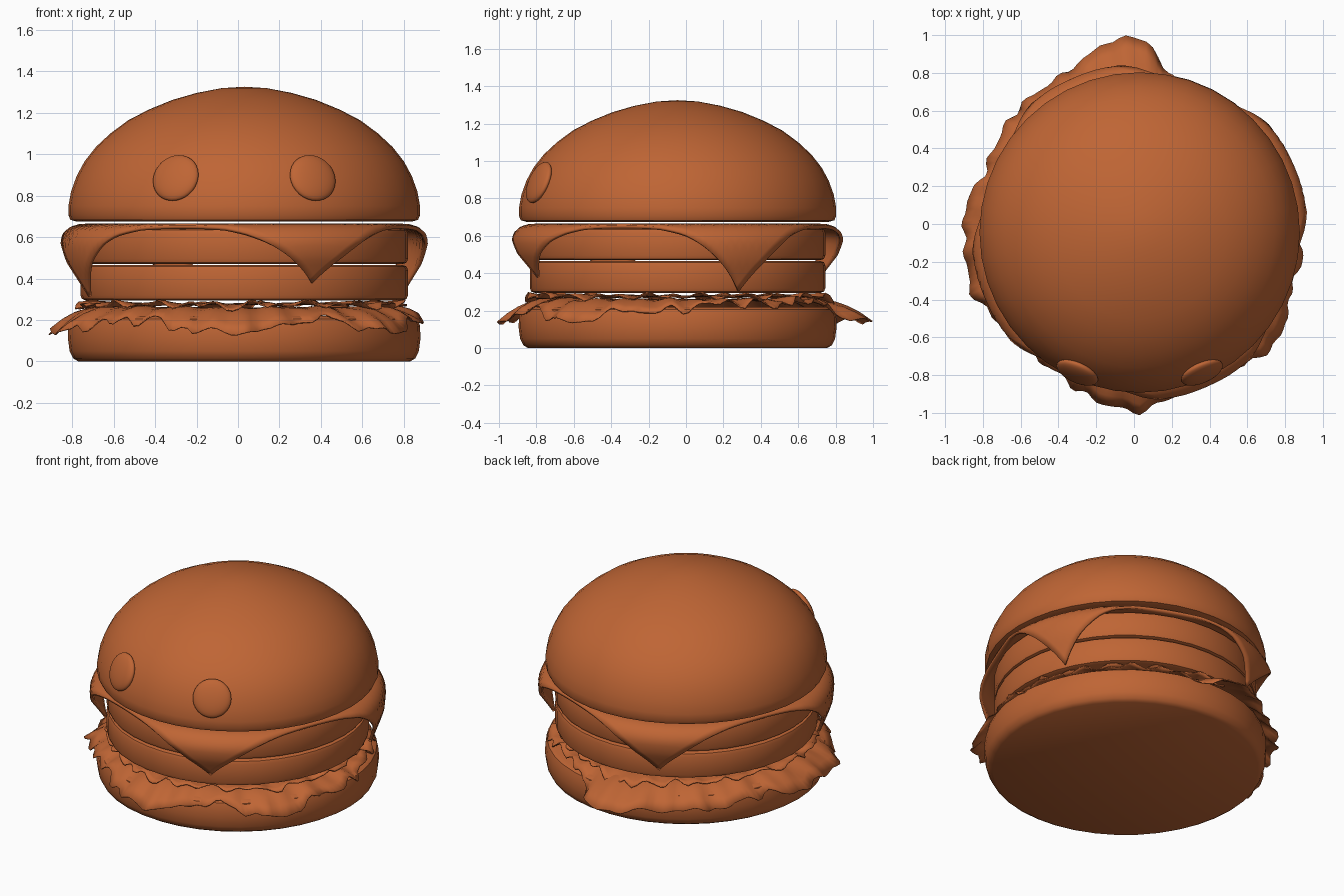
import bpy, bmesh
from math import sin, cos, pi, radians, degrees, atan2, hypot
from mathutils import Vector

if "Cube" in bpy.data.objects:
    bpy.data.objects.remove(bpy.data.objects["Cube"])

CX, CY = 0.03, -0.045          # axis of the stack
mat = bpy.data.materials.new("toasted_brown")
mat.diffuse_color = (0.52, 0.13, 0.035, 1)
mat.use_nodes = True
mat.node_tree.nodes["Principled BSDF"].inputs["Base Color"].default_value = mat.diffuse_color


def finish(name, bm, angle=40, thickness=0):
    bmesh.ops.recalc_face_normals(bm, faces=bm.faces)
    me = bpy.data.meshes.new(name)
    bm.to_mesh(me)
    bm.free()
    ob = bpy.data.objects.new(name, me)
    bpy.context.collection.objects.link(ob)
    me.materials.append(mat)
    if thickness:
        mod = ob.modifiers.new("thickness", 'SOLIDIFY')
        mod.thickness = thickness
        mod.offset = 0
    bpy.ops.object.select_all(action='DESELECT')
    ob.select_set(True)
    bpy.context.view_layer.objects.active = ob
    bpy.ops.object.shade_smooth_by_angle(angle=radians(angle))
    return ob


def lathe(name, profile, steps=40):
    """Spin an (r, z) profile, closed at both ends on the axis."""
    bm = bmesh.new()
    vs = [bm.verts.new((CX + r, CY, z)) for r, z in profile]
    es = [bm.edges.new(p) for p in zip(vs, vs[1:])]
    bmesh.ops.spin(bm, geom=vs + es, cent=(CX, CY, 0), axis=(0, 0, 1),
                   angle=2 * pi, steps=steps)
    bmesh.ops.remove_doubles(bm, verts=bm.verts, dist=1e-4)
    return finish(name, bm)


def interp(table, x):
    """Piecewise linear lookup in rows of (x, values...)."""
    for a, b in zip(table, table[1:]):
        if x <= b[0]:
            t = max(0, (x - a[0]) / (b[0] - a[0]))
            return [p + (q - p) * t for p, q in zip(a[1:], b[1:])]
    return table[-1][1:]


# Buns
lathe("bottom_bun", [(0, 0), (0.80, 0), (0.825, 0.015), (0.842, 0.05), (0.85, 0.11),
                     (0.848, 0.17), (0.838, 0.205), (0.815, 0.22), (0, 0.22)])
lathe("top_bun", [(0, 0.675), (0.81, 0.675), (0.838, 0.683), (0.848, 0.705), (0.848, 0.75),
                  (0.835, 0.82), (0.808, 0.895), (0.77, 0.965), (0.715, 1.035), (0.645, 1.10),
                  (0.56, 1.163), (0.46, 1.215), (0.345, 1.262), (0.23, 1.295),
                  (0.11, 1.318), (0, 1.325)])

# Patties
for name, z in (("lower_patty", 0.295), ("upper_patty", 0.47)):
    lathe(name, [(0, z), (0.765, z), (0.783, z + 0.007), (0.79, z + 0.025), (0.79, z + 0.145),
                 (0.783, z + 0.163), (0.765, z + 0.17), (0, z + 0.17)])

# Cheese slice: square sheet draped over the rim, corners hanging down
DRAPE = [(0, 0, 0.657), (0.74, 0.74, 0.657), (0.80, 0.80, 0.653), (0.84, 0.838, 0.64),
         (0.88, 0.868, 0.612), (0.92, 0.884, 0.577), (1.0, 0.876, 0.50), (1.15, 0.81, 0.36)]
TIP_DEPTH = [1.25, 1.0, 1.2, 0.93]       # right, back, left, front
bm = bmesh.new()
bmesh.ops.create_grid(bm, x_segments=44, y_segments=44, size=0.812)
for v in bm.verts:
    d = hypot(v.co.x, v.co.y)
    a = atan2(v.co.y, v.co.x) + radians(23.5 - 45)
    r, z = interp(DRAPE, d)
    k = int(round((degrees(a) - 23.5) / 90)) % 4
    if z < 0.6:
        z = 0.6 - (0.6 - z) * TIP_DEPTH[k]
    v.co = (CX + r * cos(a), CY + r * sin(a), z)
finish("cheese_slice", bm, 50, 0.018)

# Lettuce: ruffled leaf, edge radius given every 10 degrees
EDGE = [.85, .83, .81, .82, .83, .81, .80, .82, .86, 1.035, 1.02, .95,
        .92, .92, .91, .89, .88, .93, .93, .93, .945, .89, .87, .86,
        .86, .90, .93, .95, .89, .86, .85, .90, .93, .90, .85, .87]


def lettuce(name, edge, base, phase, inner=0.45, n=180, rings=9):
    bm = bmesh.new()
    loops = []
    for j in range(rings + 1):
        loop = []
        for i in range(n):
            a = 2 * pi * i / n
            p = i * 36 / n
            k, t = int(p), p - int(p)
            t = t * t * (3 - 2 * t)
            R = edge[k] * (1 - t) + edge[(k + 1) % 36] * t
            R += 0.010 * sin(31 * a + phase) + 0.006 * sin(47 * a)
            u = j / rings
            r = inner + (R - inner) * u
            drop = min(0.115, max(0, R - 0.80) * 1.0)
            w = max(0, (r - 0.70) / (R - 0.70))
            z = base - drop * w * w
            z += u * u * (0.012 * sin(19 * a + phase + 3 * u) + 0.009 * sin(33 * a - 4 * u))
            loop.append(bm.verts.new((CX + r * cos(a), CY + r * sin(a), z)))
        loops.append(loop)
    for lo, hi in zip(loops, loops[1:]):
        for i in range(n):
            q = (i + 1) % n
            bm.faces.new((lo[i], lo[q], hi[q], hi[i]))
    bm.faces.new(loops[0])
    finish(name, bm, 60, 0.006)


lettuce("lettuce_lower", EDGE, 0.258, 0.4)
lettuce("lettuce_upper", [0.76 + 0.35 * (e - 0.8) for e in EDGE], 0.277, 2.1)

# Eyes: flattened balls set into the front of the top bun
for name, s in (("left_eye", -1), ("right_eye", 1)):
    az = radians(-90 + s * 24)
    out = Vector((cos(az), sin(az), 0))
    normal = (out + Vector((0, 0, 0.40))).normalized()
    bm = bmesh.new()
    bmesh.ops.create_uvsphere(bm, u_segments=32, v_segments=16, radius=1)
    for v in bm.verts:
        v.co = Vector((v.co.x * 0.118, v.co.y * 0.118, v.co.z * 0.035))
    rot = normal.to_track_quat('Z', 'Y').to_matrix()
    bmesh.ops.rotate(bm, verts=bm.verts, cent=(0, 0, 0), matrix=rot)
    bmesh.ops.translate(bm, verts=bm.verts, vec=Vector((CX, CY, 0.885)) + out * 0.812)
    finish(name, bm)
